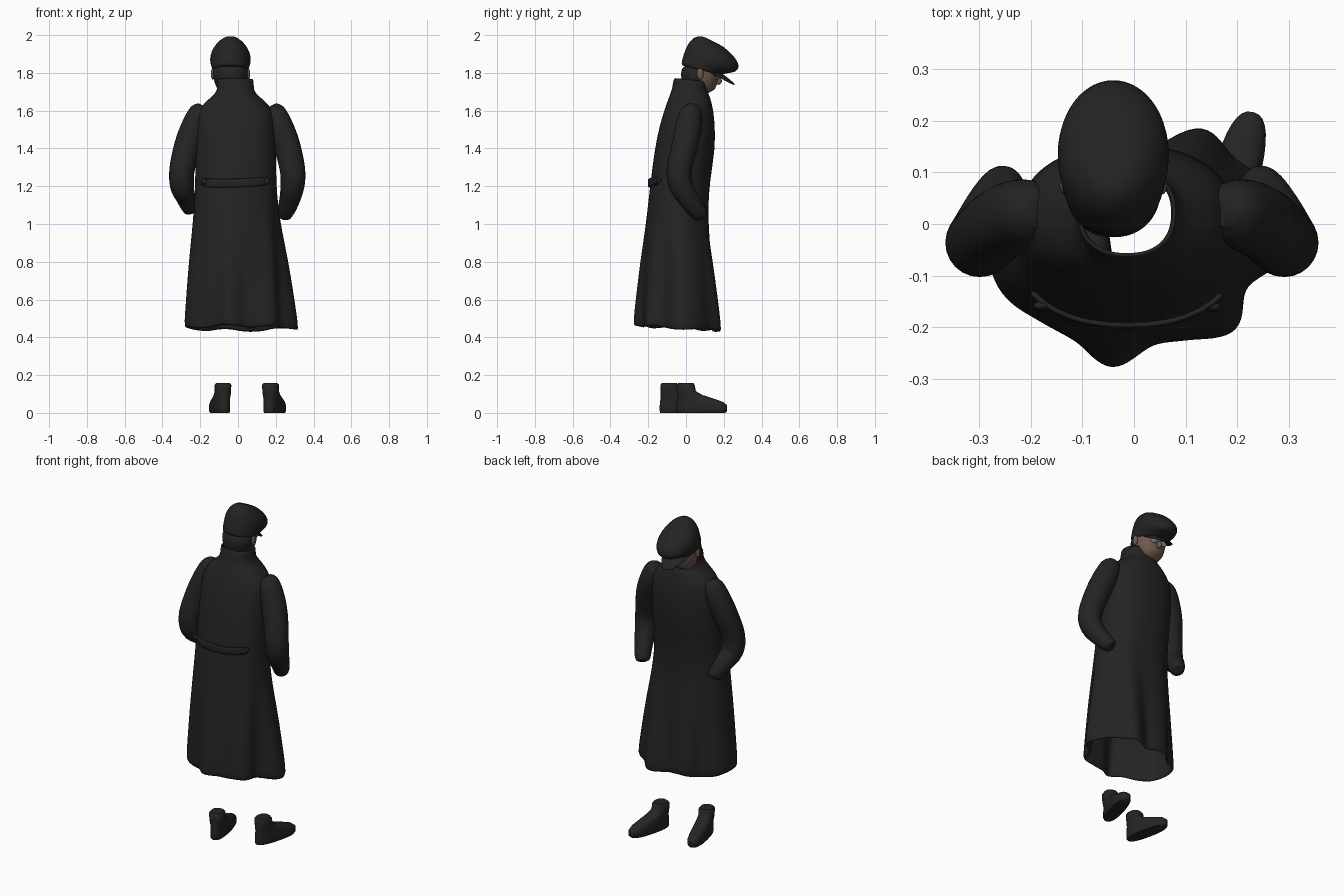
import bpy, bmesh, math
from mathutils import Vector

cube = bpy.data.objects.get("Cube")
if cube:
    bpy.data.objects.remove(cube, do_unlink=True)


def material(name, rgb):
    m = bpy.data.materials.new(name)
    m.use_nodes = True
    m.diffuse_color = (*rgb, 1)
    bsdf = m.node_tree.nodes["Principled BSDF"]
    bsdf.inputs["Base Color"].default_value = (*rgb, 1)
    bsdf.inputs["Roughness"].default_value = 0.8
    return m


BLACK = material("black_cloth", (0.017, 0.017, 0.017))
SHOE = material("dark_leather", (0.019, 0.018, 0.017))
SKIN = material("brown_skin", (0.16, 0.10, 0.075))
LENS = material("grey_lens", (0.25, 0.26, 0.28))


def finish(name, bm, mats, thickness=0, offset=-1, levels=0):
    bmesh.ops.recalc_face_normals(bm, faces=bm.faces)
    me = bpy.data.meshes.new(name)
    bm.to_mesh(me)
    bm.free()
    ob = bpy.data.objects.new(name, me)
    bpy.context.collection.objects.link(ob)
    for m in mats:
        me.materials.append(m)
    if thickness:
        s = ob.modifiers.new("thickness", "SOLIDIFY")
        s.thickness, s.offset = thickness, offset
    if levels:
        ob.modifiers.new("smooth", "SUBSURF").levels = levels
        ob.modifiers["smooth"].render_levels = levels
    bpy.ops.object.select_all(action="DESELECT")
    ob.select_set(True)
    bpy.context.view_layer.objects.active = ob
    bpy.ops.object.shade_smooth_by_angle(angle=math.radians(50))
    return ob


def loft(rings, closed=True, cap_start=False, cap_end=False):
    """Bridge equal-length rings of points into a surface."""
    bm = bmesh.new()
    vs = [[bm.verts.new(p) for p in r] for r in rings]
    n = len(vs[0])
    for a, b in zip(vs, vs[1:]):
        for i in range(n if closed else n - 1):
            j = (i + 1) % n
            bm.faces.new((a[i], a[j], b[j], b[i]))
    for ring, wanted in ((vs[0], cap_start), (vs[-1], cap_end)):
        if wanted:
            mid = bm.verts.new(sum((v.co for v in ring), Vector()) / n)
            for i in range(n):
                bm.faces.new((ring[i], ring[(i + 1) % n], mid))
    return bm


def spline(pts, t):
    """Catmull-Rom value at parameter t of a list of numbers or vectors."""
    last = len(pts) - 1
    i = min(int(t), last - 1)
    f = t - i
    a, b, c, d = (pts[max(0, min(last, k))] for k in (i - 1, i, i + 1, i + 2))
    return (b * 2 + (c - a) * f + (a * 2 - b * 5 + c * 4 - d) * f ** 2
            + (b * 3 - a - c * 3 + d) * f ** 3) * 0.5


def oval(th, x0, x1, y0, y1, p=1.0):
    c, s = math.cos(th), math.sin(th)
    return ((x0 + x1) / 2 + (x1 - x0) / 2 * math.copysign(abs(c) ** p, c),
            (y0 + y1) / 2 + (y1 - y0) / 2 * math.copysign(abs(s) ** p, s))


def angles(n):
    return [2 * math.pi * i / n for i in range(n)]


# Coat: oval torso blending down into a folded hem
HEM = [.32, .30, .26, .265, .19, .20, .22, .215, .265, .285,
       .275, .235, .22, .245, .20, .215, .26, .235]
HEM_LOOP = HEM[-2:] + HEM + HEM[:3]
WAIST = (-.235, .215, -.205, .115)
COAT = [  # height, left, right, back, front, hem weight
    (.445, *WAIST, 1), (.52, *WAIST, .92), (.65, *WAIST, .73), (.8, *WAIST, .5),
    (.95, *WAIST, .2), (1.08, -.23, .208, -.2, .115, .05),
    (1.22, -.226, .202, -.188, .125, 0), (1.4, -.225, .2, -.165, .155, 0),
    (1.52, -.225, .197, -.14, .153, 0), (1.6, -.212, .187, -.115, .145, 0),
    (1.65, -.17, .145, -.098, .133, 0), (1.685, -.125, .098, -.084, .122, 0),
    (1.72, -.108, .082, -.072, .11, 0), (1.775, -.112, .084, -.065, .11, 0)]
rings = []
for z, x0, x1, y0, y1, w in COAT:
    ring = []
    for th in angles(72):
        r = spline(HEM_LOOP, 2 + math.degrees(th) / 20)
        x, y = oval(th, x0, x1, y0, y1, .88)
        x = x * (1 - w) + r * math.cos(th) * w
        y = y * (1 - w) + (r * math.sin(th) - .04) * w
        dz = -.012 * w * (math.sin(th) + .6 * math.cos(5 * th))
        if z > 1.7:
            dz -= .1 * (y + .065)
        ring.append((x, y, z + dz))
    rings.append(ring)
finish("coat", loft(rings), [BLACK], .012, levels=1)


# Sleeves with closed, tucked ends
ARM = [(.175, .025, 1.625, .03), (.19, .025, 1.595, .058), (.22, .015, 1.52, .07),
       (.258, -.005, 1.42, .07), (.288, -.035, 1.29, .067), (.288, -.025, 1.2, .063),
       (.268, .03, 1.11, .052), (.243, .075, 1.05, .042), (.237, .084, 1.035, .025)]


def sleeve(name, side):
    pts = [Vector((x * side - (.008 if side < 0 else 0), y,
                   z + (.03 if side < 0 and z < 1.15 else 0))) for x, y, z, r in ARM]
    radii = [a[3] for a in ARM]
    rings = []
    steps = 32
    for k in range(steps + 1):
        t = k / steps * (len(pts) - 1)
        p = spline(pts, t)
        tan = (spline(pts, min(t + .1, len(pts) - 1)) - spline(pts, max(t - .1, 0))).normalized()
        u = tan.cross(Vector((0, 1, 0))).normalized()
        v = tan.cross(u)
        r = spline(radii, t)
        rings.append([p + (u * math.cos(a) + v * math.sin(a)) * r for a in angles(24)])
    finish(name, loft(rings, True, True, True), [BLACK])


sleeve("left_sleeve", 1)
sleeve("right_sleeve", -1)

# Half belt with two buttons across the coat's back
rows = []
for k in range(25):
    th = math.radians(214 + 110 * k / 24)
    x, y = oval(th, -.232, .208, -.196, .131, .88)
    half = .024 * (1 - abs(k / 12 - 1) ** 10 * .6)
    z = 1.217 + .01 * (k / 12 - 1) ** 2 + .006 * (k / 12 - 1)
    rows.append([(x, y, z - half), (x, y, z), (x, y, z + half)])
finish("belt", loft(rows, False), [BLACK], .012, 0, 1)
for name, th in (("left_button", 314), ("right_button", 225)):
    x, y = oval(math.radians(th), -.238, .214, -.203, .137, .88)
    bm = bmesh.new()
    bmesh.ops.create_uvsphere(bm, u_segments=16, v_segments=8, radius=.016)
    ob = finish(name, bm, [BLACK])
    ob.location = (x, y, 1.226)
    ob.scale = (1, .6, 1)

# Head and neck: skin with dark hair behind
HEAD_X = -.04
HEAD = [(1.64, .0, .08, .042), (1.69, -.005, .1, .05), (1.705, -.008, .15, .062),
        (1.73, -.015, .162, .078), (1.765, -.024, .168, .09), (1.8, -.028, .172, .094),
        (1.84, -.02, .17, .09)]
rings = [[(*oval(th, HEAD_X - r, HEAD_X + r, b, f, .92), z) for th in angles(40)]
         for z, b, f, r in HEAD]
bm = loft(rings, True, True, True)
for f in bm.faces:
    c = f.calc_center_median()
    f.material_index = int(c.z > 1.735 and c.y < .065)
finish("head", bm, [SKIN, BLACK], levels=1)


def ball(name, loc, scale, mat):
    bm = bmesh.new()
    bmesh.ops.create_uvsphere(bm, u_segments=16, v_segments=10, radius=1)
    ob = finish(name, bm, [mat])
    ob.location, ob.scale = loc, scale


ball("nose", (HEAD_X, .17, 1.757), (.013, .02, .02), SKIN)
for side, word in ((1, "left"), (-1, "right")):
    ball(word + "_ear", (HEAD_X + side * .094, .075, 1.795), (.01, .018, .03), SKIN)
    ball(word + "_lens", (HEAD_X + side * .035, .165, 1.777), (.022, .009, .016), LENS)

# Cap: rings tilted forward, given by back and front points
CAP = [(-.022, 1.838, .183, 1.788, .093), (-.024, 1.845, .188, 1.79, .097),
       (-.02, 1.873, .205, 1.797, .1), (-.008, 1.91, .268, 1.803, .108),
       (.003, 1.94, .282, 1.832, .108), (.022, 1.97, .273, 1.862, .096),
       (.048, 1.991, .243, 1.9, .072), (.08, 1.999, .2, 1.939, .04)]
rings = []
for yb, zb, yf, zf, r in CAP:
    ring = []
    for th in angles(48):
        f = (1 + math.sin(th)) / 2
        ring.append((HEAD_X + r * math.cos(th), yb + (yf - yb) * f, zb + (zf - zb) * f))
    rings.append(ring)
finish("cap", loft(rings, True, True, True), [BLACK], levels=1)

# Cap visor
rows = []
for k in range(21):
    th = math.radians(25 + 130 * k / 20)
    c, s = math.cos(th), math.sin(th)
    push = math.sin(math.pi * k / 20) ** .7
    rows.append([(HEAD_X + .092 * c, .083 + .1 * s + .076 * push * t,
                  1.815 - .018 * s - .062 * push * t) for t in (0, .5, 1)])
finish("visor", loft(rows, False), [BLACK], .012, 0, 1)

# Ankle boots: stacked outlines from sole to shaft
BOOT = [(0, -.052, .212, .04), (.01, -.055, .222, .045), (.04, -.055, .222, .045),
        (.058, -.053, .2, .043), (.075, -.05, .15, .042), (.095, -.05, .085, .042),
        (.115, -.05, .05, .042), (.148, -.05, .043, .043), (.158, -.042, .036, .036)]


def boot(name, loc, turn):
    rings = [[(*oval(th, -w, w, b, f, .8), z) for th in angles(32)] for z, b, f, w in BOOT]
    ob = finish(name, loft(rings, True, True, True), [SHOE])
    ob.location = loc
    ob.rotation_euler.z = math.radians(turn)


boot("left_boot", (.173, .002, 0), -15)
boot("right_boot", (-.08, -.085, 0), 12)
